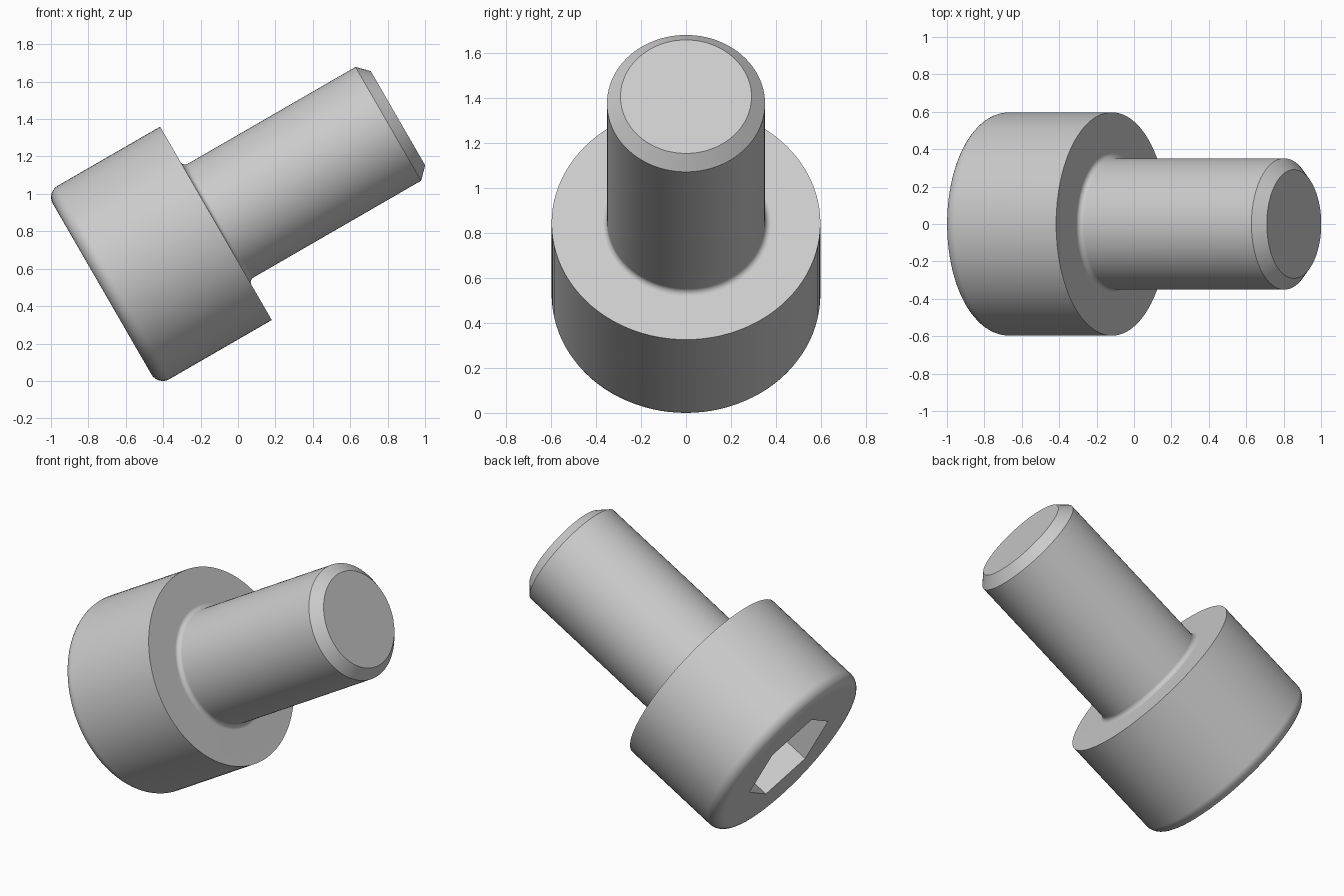
import bpy
import bmesh
from math import sin, cos, pi, radians

cube = bpy.data.objects.get("Cube")
if cube:
    bpy.data.objects.remove(cube, do_unlink=True)

SIDES = 96                       # multiple of six, so the hexagon corners fall on vertices
HEAD_R, HEAD_H, EDGE = 0.597, 0.7025, 0.07
SHANK_R, SHANK_L, FILLET = 0.351, 1.124, 0.028
CHAMFER = 0.06
HEX_R, HEX_DEPTH = 0.324, 0.35


def hexagon(angle):
    """Polar radius factor of a unit hexagon."""
    return cos(pi / 6) / cos(angle % (pi / 3) - pi / 6)


def arc(cr, cz, radius, start, end, steps):
    """Profile points (radius, height, is_hexagon) along an arc."""
    angles = [radians(start + (end - start) * i / steps) for i in range(steps + 1)]
    return [(cr + radius * cos(a), cz + radius * sin(a), False) for a in angles]


def lathe(name, profile, material):
    """Skin rings along z, each a circle or a hexagon, and cap both ends."""
    bm = bmesh.new()
    rings = []
    for r, z, is_hex in profile:
        ring = []
        for i in range(SIDES):
            a = 2 * pi * i / SIDES
            d = r * (hexagon(a) if is_hex else 1)
            ring.append(bm.verts.new((d * cos(a), d * sin(a), z)))
        rings.append(ring)
    for low, high in zip(rings, rings[1:]):
        for i in range(SIDES):
            j = (i + 1) % SIDES
            bm.faces.new((low[i], low[j], high[j], high[i]))
    bm.faces.new(rings[0])
    bm.faces.new(rings[-1])
    bmesh.ops.recalc_face_normals(bm, faces=bm.faces)
    mesh = bpy.data.meshes.new(name)
    bm.to_mesh(mesh)
    bm.free()
    mesh.materials.append(material)
    obj = bpy.data.objects.new(name, mesh)
    bpy.context.collection.objects.link(obj)
    return obj


steel = bpy.data.materials.new("light_grey_steel")
steel.use_nodes = True
colour = (0.6, 0.6, 0.6, 1)
steel.diffuse_color = colour
steel.node_tree.nodes["Principled BSDF"].inputs["Base Color"].default_value = colour

# Hexagonal socket, from its floor out to the rim
profile = [(HEX_R, -HEAD_H + HEX_DEPTH, True), (HEX_R, -HEAD_H, True)]
# Rounded head edge and head wall
profile += arc(HEAD_R - EDGE, -HEAD_H + EDGE, EDGE, -90, 0, 8)
profile.append((HEAD_R, 0, False))
# Fillet under the head
profile += arc(SHANK_R + FILLET, FILLET, FILLET, 270, 180, 6)
# Shank and chamfered tip
profile += [(SHANK_R, SHANK_L - CHAMFER, False), (SHANK_R - CHAMFER, SHANK_L, False)]

screw = lathe("socket_head_screw", profile, steel)
screw.rotation_euler = (0, radians(60), 0)
screw.location = (-0.118, 0, 0.8425)

# Smooth round walls with crisp edges
bpy.ops.object.select_all(action="DESELECT")
screw.select_set(True)
bpy.context.view_layer.objects.active = screw
bpy.ops.object.shade_smooth_by_angle(angle=radians(30))
normals = screw.modifiers.new("flat_face_normals", "WEIGHTED_NORMAL")
normals.keep_sharp = True
